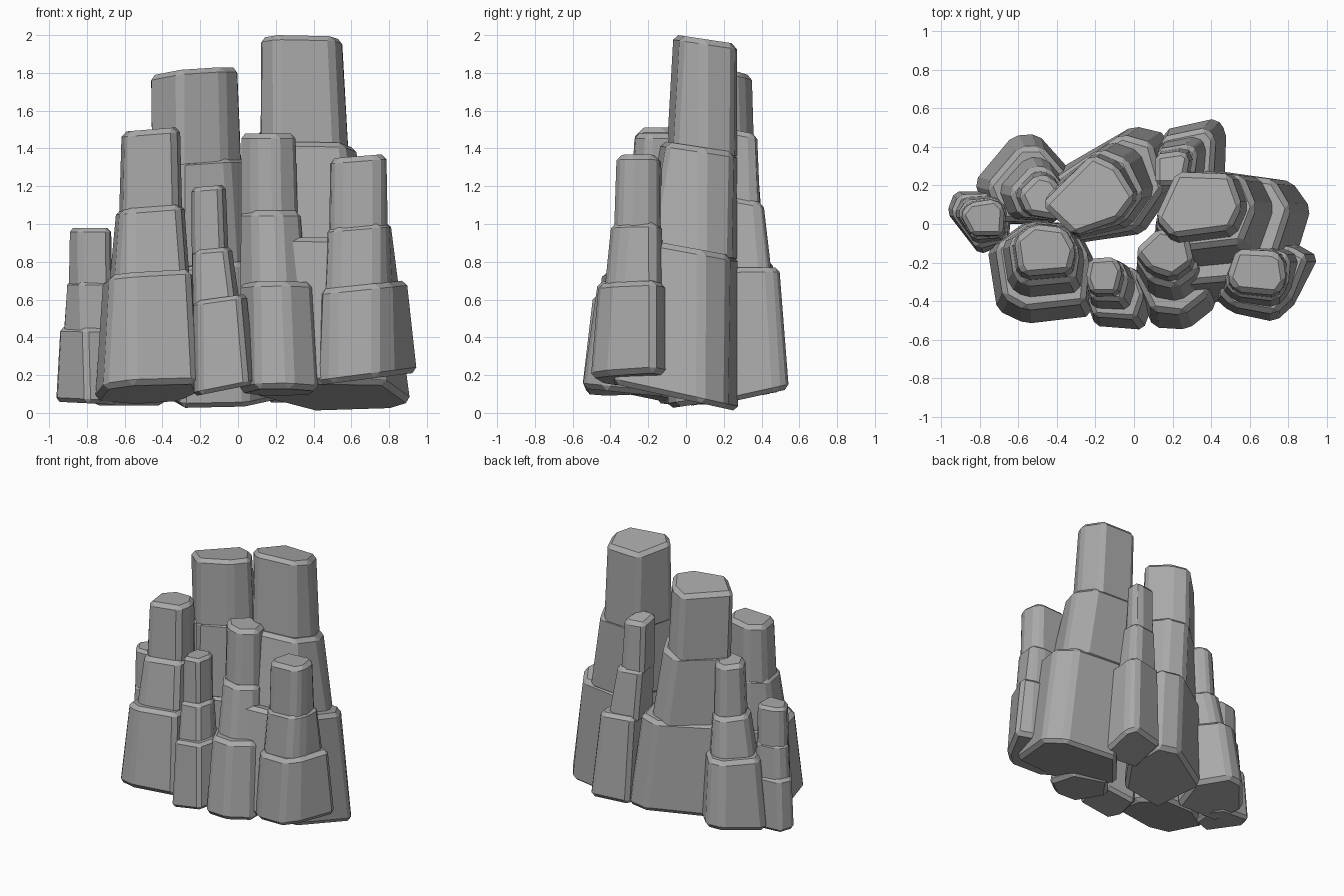
import bpy
import bmesh
from mathutils import Vector

default_cube = bpy.data.objects.get("Cube")
if default_cube:
    bpy.data.objects.remove(default_cube, do_unlink=True)

# Single stone colour
stone = bpy.data.materials.new("grey_stone")
stone.use_nodes = True
grey = (0.4, 0.4, 0.4, 1)
stone.diffuse_color = grey
stone.node_tree.nodes["Principled BSDF"].inputs["Base Color"].default_value = grey

# How far each tier's top and bottom outline has spread from crown to foot
TIER_SPREAD = [(0, 0.1), (0.2, 0.48), (0.7, 1)]
OVERLAP = 0.05


def outline(crown, foot, spread, height, crown_slope, foot_slope):
    """Blend the crown and foot outlines and lay the result on a tilted plane."""
    points = [Vector(a).lerp(Vector(b), spread) for a, b in zip(crown, foot)]
    centre = sum(points, Vector((0, 0))) / len(points)
    slope = Vector(crown_slope).lerp(Vector(foot_slope), spread ** 2)
    return [(p.x, p.y, height + slope.dot(p - centre)) for p in points]


def rock_column(name, crown, foot, heights, crown_slope, foot_slope, bevel=0.028):
    """Three tapering, chamfered prisms stacked into one leaning column."""
    bm = bmesh.new()
    for tier, (upper, lower) in enumerate(TIER_SPREAD):
        last = tier == len(TIER_SPREAD) - 1
        low_z = heights[tier + 1] - (0 if last else OVERLAP)
        top = outline(crown, foot, upper, heights[tier], crown_slope, foot_slope)
        bottom = outline(crown, foot, lower, low_z, crown_slope, foot_slope)
        top = [bm.verts.new(p) for p in top]
        bottom = [bm.verts.new(p) for p in bottom]
        bm.faces.new(top)
        bm.faces.new(bottom[::-1])
        count = len(top)
        for i in range(count):
            j = (i + 1) % count
            bm.faces.new((bottom[i], bottom[j], top[j], top[i]))
    bmesh.ops.recalc_face_normals(bm, faces=bm.faces)
    mesh = bpy.data.meshes.new(name)
    bm.to_mesh(mesh)
    bm.free()
    mesh.materials.append(stone)
    column = bpy.data.objects.new(name, mesh)
    bpy.context.collection.objects.link(column)
    chamfer = column.modifiers.new("chamfer", "BEVEL")
    chamfer.width = bevel
    chamfer.segments = 1
    chamfer.limit_method = "ANGLE"
    chamfer.angle_limit = 0.5


# Tall columns in the middle
rock_column(
    "tallest_column",
    crown=[(.2, -.07), (.5, -.03), (.56, .09), (.5, .26), (.22, .27), (.11, .03)],
    foot=[(.25, -.42), (.78, -.38), (.92, .08), (.82, .22), (.4, .28), (.08, -.1)],
    heights=(1.98, 1.41, .88, .08), crown_slope=(0, -.15), foot_slope=(0, -.22))
rock_column(
    "tall_back_column",
    crown=[(-.31, -.06), (-.08, .02), (.01, .14), (-.09, .3), (-.22, .36), (-.48, .1)],
    foot=[(-.3, -.1), (.05, -.05), (.22, .2), (.17, .47), (0, .51), (-.4, .28)],
    heights=(1.81, 1.33, .8, .07), crown_slope=(.1, -.1), foot_slope=(0, .15))

# Back columns
rock_column(
    "back_left_column",
    crown=[(.11, .2), (.26, .2), (.29, .35), (.25, .38), (.11, .36)],
    foot=[(.15, .2), (.47, .18), (.48, .48), (.43, .55), (.16, .49)],
    heights=(1.49, 1.13, .77, .09), crown_slope=(0, -.2), foot_slope=(0, .22))
rock_column(
    "back_right_column",
    crown=[(-.55, .05), (-.38, .02), (-.36, .15), (-.42, .24), (-.5, .26), (-.6, .16)],
    foot=[(-.75, 0), (-.4, 0), (-.33, .28), (-.5, .47), (-.63, .46), (-.83, .22)],
    heights=(1.28, .9, .6, .07), crown_slope=(0, -.1), foot_slope=(0, .15))

# Right end column
rock_column(
    "right_end_column",
    crown=[(-.84, -.06), (-.68, -.06), (-.67, .08), (-.72, .13), (-.85, .11), (-.9, .05)],
    foot=[(-.8, -.16), (-.65, -.1), (-.63, .1), (-.7, .17), (-.93, .17), (-.97, .06)],
    heights=(.98, .7, .45, .05), crown_slope=(0, 0), foot_slope=(-.05, 0), bevel=0.022)

# Front columns
rock_column(
    "front_right_column",
    crown=[(-.57, -.27), (-.33, -.25), (-.3, -.13), (-.36, -.02), (-.52, 0), (-.62, -.08), (-.6, -.22)],
    foot=[(-.56, -.52), (-.22, -.48), (-.2, -.2), (-.3, 0), (-.55, .02), (-.76, -.13), (-.71, -.45)],
    heights=(1.5, 1.09, .73, .1), crown_slope=(.08, 0), foot_slope=(.05, -.2))
rock_column(
    "small_front_column",
    crown=[(-.22, -.36), (-.09, -.36), (-.06, -.24), (-.1, -.17), (-.23, -.18), (-.25, -.28)],
    foot=[(-.2, -.53), (.05, -.55), (.1, -.42), (.05, -.25), (-.2, -.22), (-.24, -.42)],
    heights=(1.2, .87, .61, .12), crown_slope=(.08, 0), foot_slope=(.2, 0), bevel=0.022)
rock_column(
    "front_middle_column",
    crown=[(.2, -.28), (.31, -.2), (.28, -.06), (.13, -.02), (0, -.14), (.08, -.24)],
    foot=[(.28, -.55), (.43, -.43), (.4, -.2), (.15, -.1), (0, -.3), (.1, -.54)],
    heights=(1.48, 1.07, .69, .11), crown_slope=(0, 0), foot_slope=(0, -.1))
rock_column(
    "front_left_column",
    crown=[(.53, -.35), (.74, -.37), (.79, -.3), (.77, -.17), (.72, -.14), (.53, -.13), (.48, -.28)],
    foot=[(.5, -.46), (.73, -.51), (.83, -.42), (.96, -.17), (.84, -.1), (.55, -.1), (.41, -.38)],
    heights=(1.36, 1, .68, .18), crown_slope=(.08, 0), foot_slope=(.13, 0))
